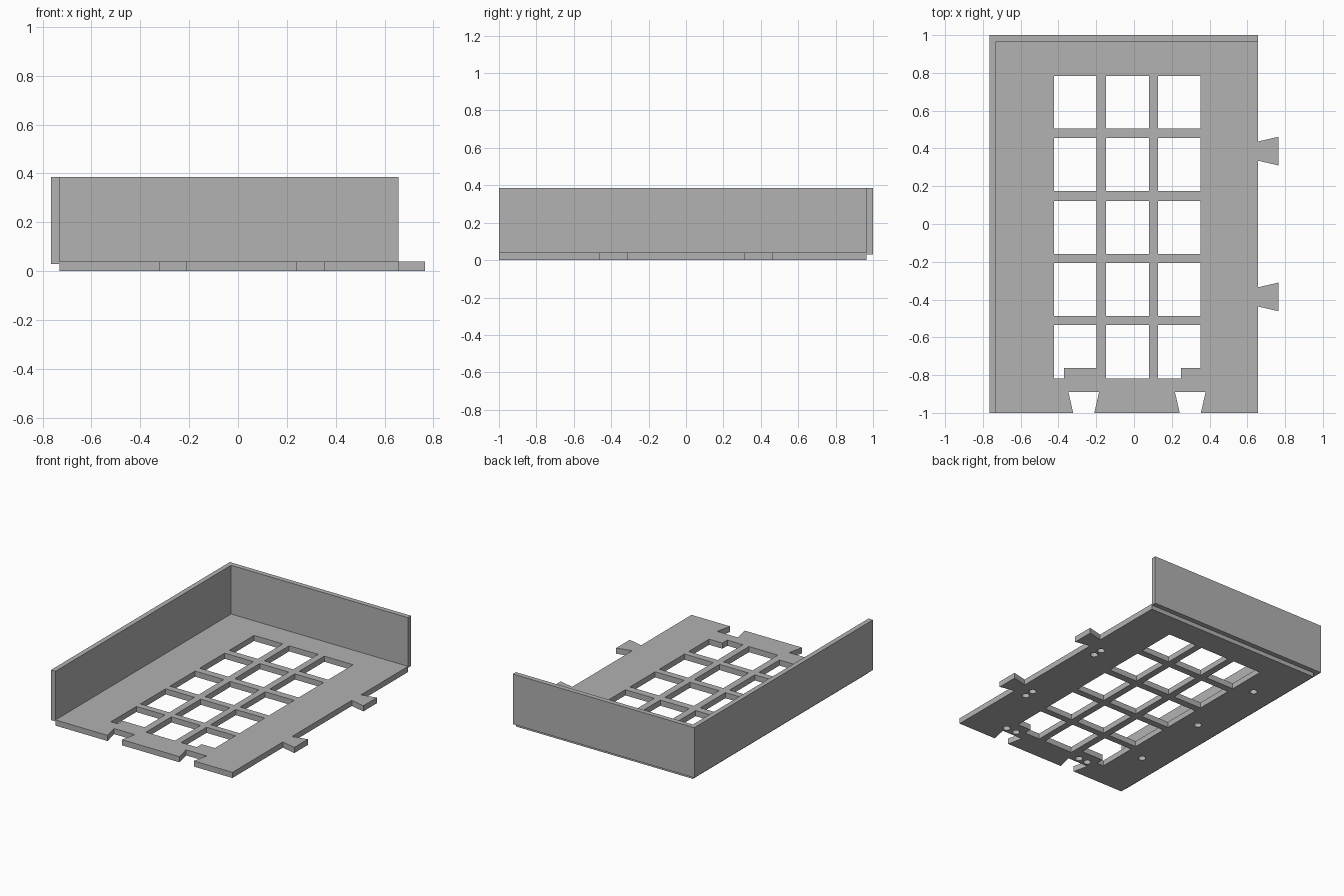
import bpy
import bmesh
from math import cos, sin, tau

if "Cube" in bpy.data.objects:
    bpy.data.objects.remove(bpy.data.objects["Cube"])

GREY = (0.447, 0.447, 0.447, 1)
grey = bpy.data.materials.new("plain grey")
grey.use_nodes = True
grey.diffuse_color = GREY
grey.node_tree.nodes["Principled BSDF"].inputs["Base Color"].default_value = GREY

FRONT, BACK, LEFT, RIGHT = -1, 0.965, -0.73, 0.657
THICK = 0.04


def prism(bm, outline, z0, z1):
    """Add a solid with the given plan outline between two heights."""
    face = bm.faces.new([bm.verts.new((x, y, z0)) for x, y in outline])
    top = bmesh.ops.extrude_face_region(bm, geom=[face])["geom"]
    verts = [v for v in top if isinstance(v, bmesh.types.BMVert)]
    bmesh.ops.translate(bm, verts=verts, vec=(0, 0, z1 - z0))


def rect(x0, x1, y0, y1):
    return [(x0, y0), (x1, y0), (x1, y1), (x0, y1)]


def finish(bm, name):
    bmesh.ops.recalc_face_normals(bm, faces=bm.faces)
    mesh = bpy.data.meshes.new(name)
    bm.to_mesh(mesh)
    bm.free()
    mesh.materials.append(grey)
    obj = bpy.data.objects.new(name, mesh)
    bpy.context.collection.objects.link(obj)
    return obj


# Base plate: dovetail notches along the front, dovetail tabs on one side
outline = [(LEFT, FRONT)]
for c in (-0.266, 0.298):
    outline += [(c - 0.056, FRONT), (c - 0.081, -0.89),
                (c + 0.081, -0.89), (c + 0.056, FRONT)]
outline.append((RIGHT, FRONT))
for c in (-0.386, 0.386):
    outline += [(RIGHT, c - 0.051), (0.765, c - 0.076),
                (0.765, c + 0.076), (RIGHT, c + 0.051)]
outline += [(RIGHT, BACK), (LEFT, BACK)]
bm = bmesh.new()
prism(bm, outline, 0, THICK)
plate = finish(bm, "base_plate")

# Window grid; the two front corner windows step around the screw pads
bm = bmesh.new()
columns = [(-0.423, -0.198), (-0.148, 0.079), (0.127, 0.353)]
rows = [(-0.818, -0.534), (-0.487, -0.206), (-0.158, 0.123),
        (0.175, 0.455), (0.505, 0.784)]
PAD = -0.763
for i, (x0, x1) in enumerate(columns):
    for j, (y0, y1) in enumerate(rows):
        shape = rect(x0, x1, y0, y1)
        if j == 0 and i != 1:
            step = -0.37 if i == 0 else 0.249
            shape[1:2] = [(step, y0), (step, PAD), (x1, PAD)]
        prism(bm, shape, -0.1, 0.1)

# Blind round holes in the underside
holes = [(-0.555, y) for y in (-0.58, -0.01, 0.56)]
holes += [(0.56, y) for y in (-0.44, -0.37, 0.26, 0.33)]
holes += [(x, -0.85) for x in (-0.31, -0.24, 0.30, 0.38)]
for x, y in holes:
    ring = [(x + 0.025 * cos(tau * k / 20), y + 0.025 * sin(tau * k / 20))
            for k in range(20)]
    prism(bm, ring, -0.05, 0.03)
cutter = finish(bm, "cutter")
cutter.hide_render = True

cut = plate.modifiers.new("cut", "BOOLEAN")
cut.operation = "DIFFERENCE"
cut.solver = "EXACT"
cut.object = cutter
bpy.context.view_layer.objects.active = plate
bpy.ops.object.modifier_apply(modifier=cut.name)
bpy.data.objects.remove(cutter)

# Raised walls on the left edge and the back edge, joined at the corner
bm = bmesh.new()
prism(bm, [(-0.765, FRONT), (LEFT, FRONT), (LEFT, BACK),
           (RIGHT, BACK), (RIGHT, 1), (-0.765, 1)], 0.03, 0.385)
finish(bm, "corner_walls")
